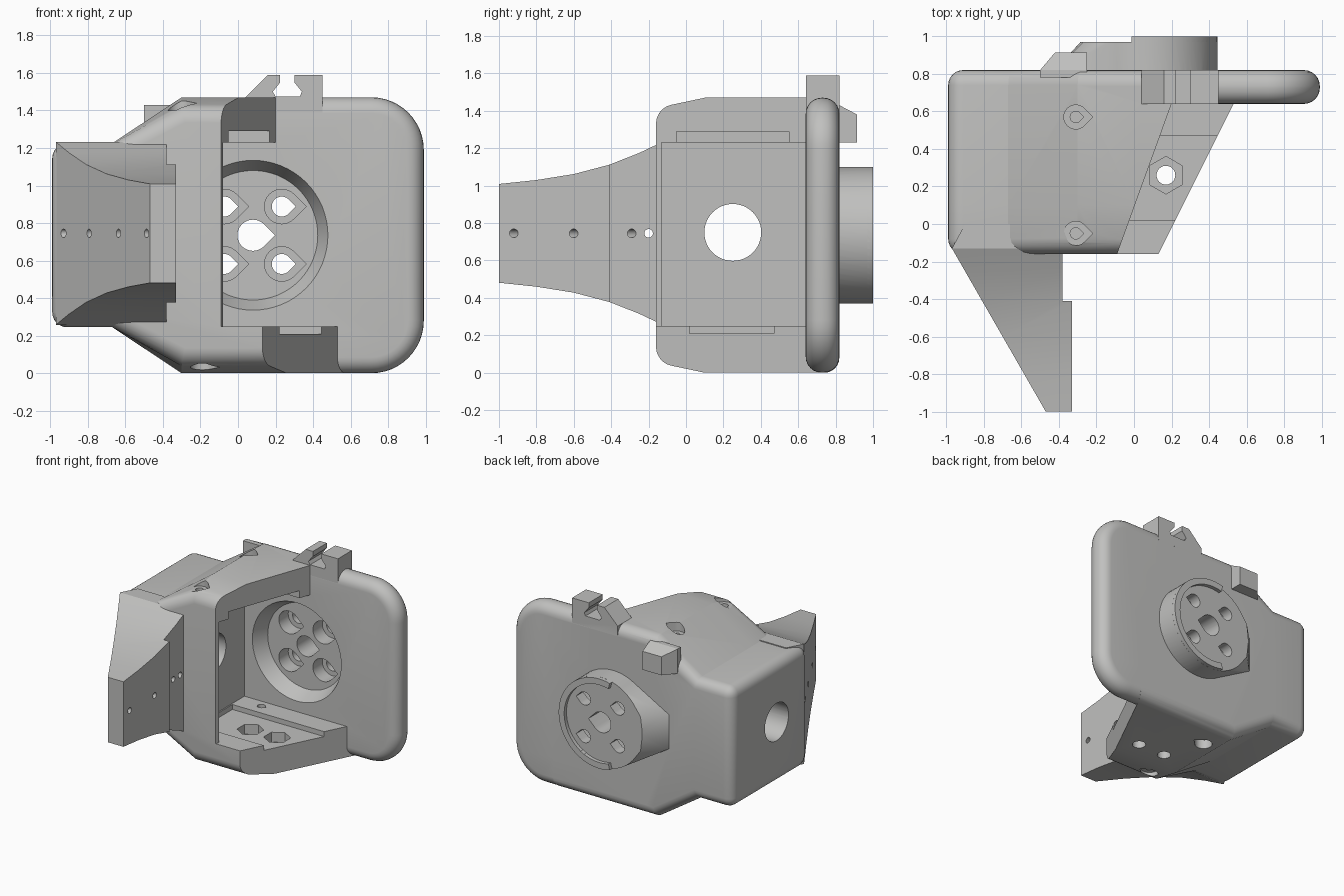
import bpy, bmesh
from math import sin, cos, pi, radians
from mathutils import Vector

if "Cube" in bpy.data.objects:
    bpy.data.objects.remove(bpy.data.objects["Cube"], do_unlink=True)

grey = bpy.data.materials.new("light grey plastic")
grey.use_nodes = True
grey.diffuse_color = (0.53, 0.53, 0.52, 1)
grey.node_tree.nodes["Principled BSDF"].inputs["Base Color"].default_value = grey.diffuse_color

MID = 0.735        # height of the mirror plane
HUB = (0.08, MID)  # centre of the round hub


def place(axis, p, t):
    u, v = p
    return Vector({"x": (t, u, v), "y": (u, t, v), "z": (u, v, t)}[axis])


def finish(name, bm):
    bmesh.ops.recalc_face_normals(bm, faces=bm.faces)
    mesh = bpy.data.meshes.new(name)
    bm.to_mesh(mesh)
    bm.free()
    mesh.materials.append(grey)
    ob = bpy.data.objects.new(name, mesh)
    bpy.context.collection.objects.link(ob)
    return ob


def loft(name, axis, sections):
    """Solid through matching outlines, given as (position, points)."""
    bm = bmesh.new()
    rings = [[bm.verts.new(place(axis, p, t)) for p in pts] for t, pts in sections]
    for a, b in zip(rings, rings[1:]):
        for i in range(len(a)):
            j = (i + 1) % len(a)
            bm.faces.new((a[i], a[j], b[j], b[i]))
    bm.faces.new(rings[0])
    bm.faces.new(rings[-1])
    return finish(name, bm)


def prism(name, axis, pts, a, b):
    return loft(name, axis, [(a, pts), (b, pts)])


def hull(name, points):
    bm = bmesh.new()
    verts = [bm.verts.new(p) for p in points]
    res = bmesh.ops.convex_hull(bm, input=verts)
    loose = [v for v in bm.verts if not v.link_faces]
    bmesh.ops.delete(bm, geom=loose, context="VERTS")
    return finish(name, bm)


def rect(u0, u1, v0, v1):
    return [(u0, v0), (u1, v0), (u1, v1), (u0, v1)]


def arc(c, r, start=0, end=360, n=40):
    closed = end - start == 360
    steps = n if closed else n + 1
    return [(c[0] + r * cos(radians(start + (end - start) * i / n)),
             c[1] + r * sin(radians(start + (end - start) * i / n))) for i in range(steps)]


def teardrop(c, r):
    return arc(c, r, 45, 315, 24) + [(c[0] + r * 1.414, c[1])]


def apply(ob, kind, **settings):
    mod = ob.modifiers.new(kind.lower(), kind)
    for key, value in settings.items():
        setattr(mod, key, value)
    bpy.context.view_layer.objects.active = ob
    bpy.ops.object.modifier_apply(modifier=mod.name)


def combine(ob, other, op):
    apply(ob, "BOOLEAN", operation=op, object=other, solver="EXACT")
    bpy.data.objects.remove(other, do_unlink=True)


def round_edges(ob, width):
    apply(ob, "BEVEL", width=width, segments=6, limit_method="ANGLE", angle_limit=radians(40))


# Housing: stepped outline, tapered towards the front
def outline(top):
    half = [(-0.99, 0.49), (-0.67, 0.49), (-0.3, top), (0.9, top)]
    return [(x, MID + h) for x, h in half] + [(x, MID - h) for x, h in reversed(half)]


housing = loft("motor_housing", "y", [(-0.16, outline(0.68)), (0.1, outline(0.735)), (0.82, outline(0.735))])
round_edges(housing, 0.08)

# Motor bay, slanted ends of the roof and floor, grooves
slope = 0.3625
bay_cuts = [prism("bay_cutter", "y", rect(-0.39, 1.2, 0.25, 1.23), -0.13, 0.64)]
for left, run, low, high in ((-0.09, slope, 0.25, 2), (0.13, 0.5, -0.5, 0.2505)):
    slant = [(left - 0.1 * run, -0.26), (left + 1.26 * run, 1.1), (1.5, 1.1), (1.5, -0.26)]
    bay_cuts.append(prism("slant_cutter", "z", slant, low, high))
bay_cuts.append(prism("roof_groove", "y", rect(-0.38, 1, 1.1, 1.29), -0.05, 0.55))
bay_cuts.append(prism("floor_groove", "y", rect(-0.38, 1, 0.21, 0.4), 0.02, 0.47))
for cutter in bay_cuts:
    combine(housing, cutter, "DIFFERENCE")

# Back plate with round corners and soft rim
plate_pts = [(-0.3, 0.0)] + arc((0.71, 0.28), 0.28, -90, 0, 12) + arc((0.71, 1.19), 0.28, 0, 90, 12) + [(-0.3, 1.47)]
plate = prism("back_plate", "y", plate_pts, 0.64, 0.82)
round_edges(plate, 0.085)
combine(housing, plate, "UNION")

# Hub on the back, drawn out to a sloped tab
hub_pts = [place("y", p, y) for y in (0.78, 0.97) for p in arc(HUB, 0.365, n=64)]
for z in (MID - 0.14, MID + 0.14):
    hub_pts += [(-0.27, 0.97, z), (-0.42, 0.82, z), (-0.42, 0.78, z)]
combine(housing, hull("hub", hub_pts), "UNION")
rim = arc(HUB, 0.3645, -105, 105, 36) + arc(HUB, 0.315, 105, -105, 36)
combine(housing, prism("hub_rim", "y", rim, 0.93, 1.0), "UNION")

# Nub at the upper back
nub = [(x, y, z) for y, left, top in ((0.78, -0.5, 1.43), (0.82, -0.5, 1.43), (0.915, -0.42, 1.38))
       for x in (left, -0.25) for z in (1.23, top)]
combine(housing, hull("rear_nub", nub), "UNION")

# Cable clip on the top edge
clip = [(0.04, 1.39), (0.04, 1.47), (0.16, 1.59), (0.225, 1.59), (0.225, 1.55), (0.185, 1.5), (0.2, 1.475),
        (0.33, 1.475), (0.34, 1.5), (0.3, 1.55), (0.3, 1.59), (0.45, 1.59), (0.45, 1.39)]
combine(housing, prism("cable_clip", "y", clip, 0.6405, 0.8195), "UNION")

# Hub recess and its drop-shaped screw holes
cuts = [loft("hub_recess", "y", [(0.6, arc(HUB, 0.417, n=64)), (0.76, arc(HUB, 0.345, n=64))]),
        prism("hub_hole", "y", teardrop(HUB, 0.083), 0.6, 1.1)]
for dx in (-0.153, 0.153):
    for dz in (-0.153, 0.153):
        spot = (HUB[0] + dx, HUB[1] + dz)
        cuts.append(prism("screw_hole", "y", teardrop(spot, 0.053), 0.6, 1.1))
        cuts.append(prism("screw_head", "y", teardrop(spot, 0.092), 0.6, 0.88))

# Shaft hole in the side wall
cuts.append(prism("shaft_hole", "x", arc((0.25, 0.75), 0.152, n=48), -1.2, -0.3))

# Vertical screws in roof and floor, nut pockets in the floor
for y in (-0.05, 0.57):
    cuts.append(prism("roof_screw", "z", teardrop((-0.31, y), 0.03), 1.1, 1.6))
    cuts.append(prism("roof_head", "z", teardrop((-0.31, y), 0.064), 1.4, 1.6))
    cuts.append(prism("floor_screw", "z", teardrop((-0.19, y), 0.03), -0.1, 0.4))
    cuts.append(prism("floor_head", "z", teardrop((-0.19, y), 0.064), -0.1, 0.07))
for x in (-0.07, 0.17):
    cuts.append(prism("nut_hole", "z", arc((x, 0.26), 0.05, n=24), -0.1, 0.4))
    cuts.append(prism("nut_pocket", "z", arc((x, 0.26), 0.1, 90, 450, 6), 0.13, 0.4))
for cutter in cuts:
    combine(housing, cutter, "DIFFERENCE")

# Front wing: wedge plan trimmed by a flared side profile
plan = [(-0.97, -0.13), (-0.47, -1), (-0.33, -1), (-0.33, -0.41), (-0.38, -0.41), (-0.38, -0.14),
        (-0.41, -0.14), (-0.41, 0.0), (-0.9, 0.0)]
wing = prism("front_wing", "z", plan, 0, 1.5)
flare = [(-1.1, 0.258), (-1, 0.264), (-0.8, 0.285), (-0.6, 0.317), (-0.41, 0.367), (-0.25, 0.43), (-0.13, 0.487), (0.1, 0.487)]
side = [(y, 0.745 + h) for y, h in flare] + [(y, 0.745 - h) for y, h in reversed(flare)]
combine(wing, prism("flare_trim", "x", side, -1.5, 0), "INTERSECT")

# Pin holes running across the wing
for y0, y1 in ((-0.2, -0.2), (-0.44, -0.29), (-0.71, -0.6), (-0.97, -0.92)):
    x0 = -1 - 0.589 * (y0 + 0.1)
    x1 = -0.33 if y1 < -0.41 else -0.38
    k = (y1 - y0) / (x1 - x0)
    ends = [(x, arc((y0 + k * (x - x0), 0.745), 0.023, n=20)) for x in (-1.2, -0.2)]
    combine(wing, loft("pin_hole", "x", ends), "DIFFERENCE")

# Smooth the rounded surfaces, keep edges crisp
for ob in (housing, wing):
    bpy.ops.object.select_all(action="DESELECT")
    ob.select_set(True)
    bpy.context.view_layer.objects.active = ob
    bpy.ops.object.shade_smooth_by_angle(angle=radians(25))
